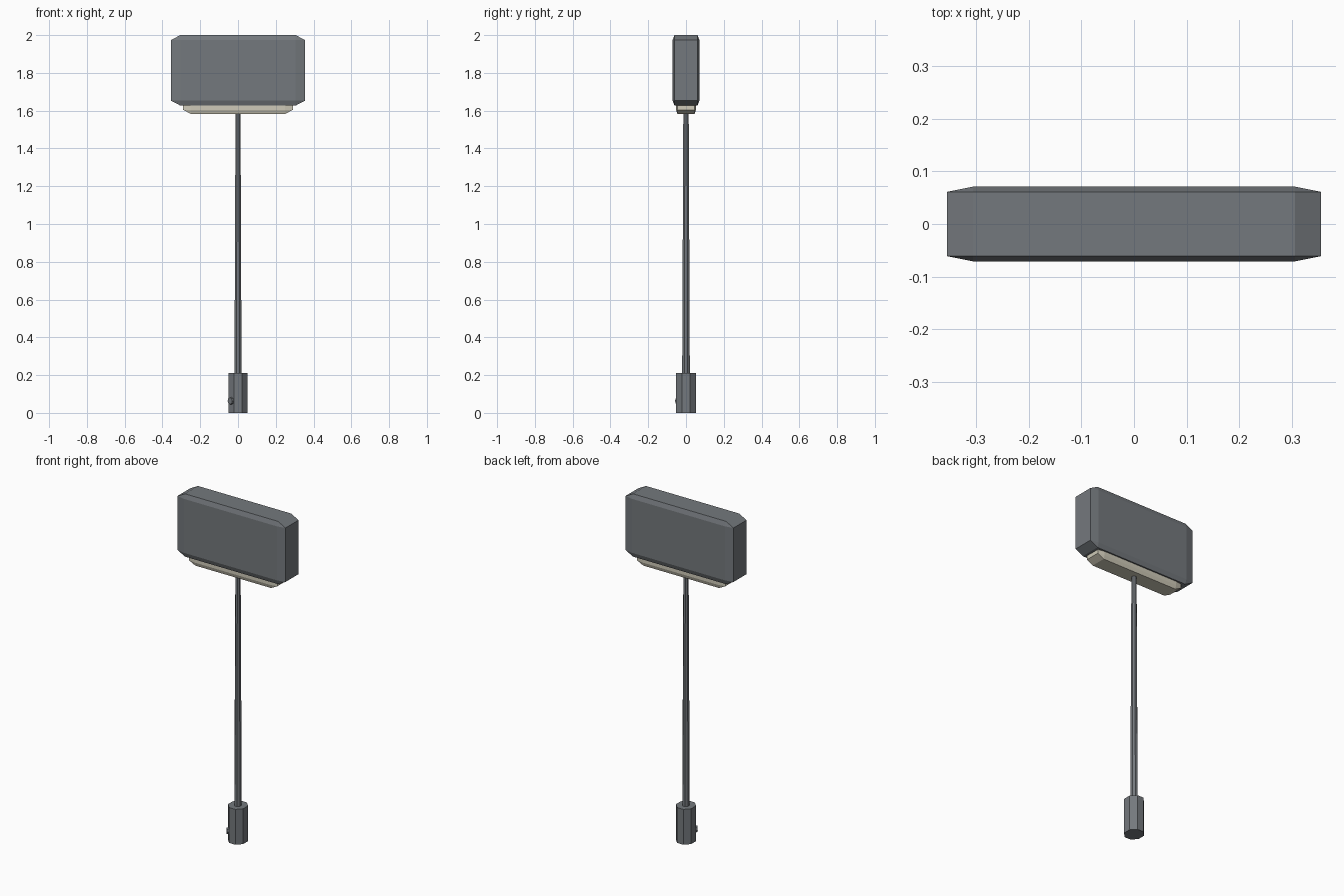
import bpy, bmesh, math
from mathutils import Matrix, Vector

cube = bpy.data.objects.get("Cube")
if cube:
    bpy.data.objects.remove(cube)


def material(name, rgb):
    m = bpy.data.materials.new(name)
    m.use_nodes = True
    m.diffuse_color = (*rgb, 1)
    m.node_tree.nodes["Principled BSDF"].inputs["Base Color"].default_value = (*rgb, 1)
    return m


steel = material("steel grey", (0.175, 0.19, 0.205))
cream = material("warm cream", (0.62, 0.59, 0.48))


def finish(name, bm, mat):
    bmesh.ops.recalc_face_normals(bm, faces=bm.faces[:])
    mesh = bpy.data.meshes.new(name)
    bm.to_mesh(mesh)
    bm.free()
    mesh.materials.append(mat)
    ob = bpy.data.objects.new(name, mesh)
    bpy.context.collection.objects.link(ob)


def chamfered_box(name, size, z_low, mat):
    # Bevel a unit cube first, so the chamfer stretches with each axis
    bm = bmesh.new()
    bmesh.ops.create_cube(bm, size=1)
    bmesh.ops.bevel(bm, geom=bm.edges[:], offset=0.07, segments=1,
                    profile=0.5, affect='EDGES')
    bmesh.ops.scale(bm, vec=size, verts=bm.verts[:])
    bmesh.ops.translate(bm, vec=(0, 0, z_low + size[2] / 2), verts=bm.verts[:])
    finish(name, bm, mat)


def octagon_post(name, low, high, r_low, r_high, mat):
    # Eight-sided post with flat sides on the axes; radii go to the flats
    bm = bmesh.new()
    k = 1 / math.cos(math.pi / 8)
    place = (Matrix.Translation((0, 0, (low + high) / 2))
             @ Matrix.Diagonal((1, 1.08, 1, 1))
             @ Matrix.Rotation(math.pi / 8, 4, 'Z'))
    bmesh.ops.create_cone(bm, cap_ends=True, segments=8, radius1=r_low * k,
                          radius2=r_high * k, depth=high - low, matrix=place)
    finish(name, bm, mat)


# Lamp head and the light panel set into its underside
chamfered_box("lamp_head", (0.71, 0.142, 0.373), 1.627, steel)
chamfered_box("light_panel", (0.58, 0.106, 0.30), 1.583, cream)

# Tapered pole and its socket
octagon_post("pole", 0.15, 1.65, 0.019, 0.013, steel)
octagon_post("base_socket", 0, 0.21, 0.05, 0.05, steel)

# Small knob on the front diagonal side of the socket
bm = bmesh.new()
out = Vector((-1, -0.93, 0)).normalized()
turn = Vector((0, 0, 1)).rotation_difference(out).to_matrix().to_4x4()
bmesh.ops.create_cone(bm, cap_ends=True, segments=8, radius1=0.022,
                      radius2=0.018, depth=0.02,
                      matrix=Matrix.Translation((-0.0354, -0.0382, 0.063)) @ turn)
finish("base_knob", bm, steel)
